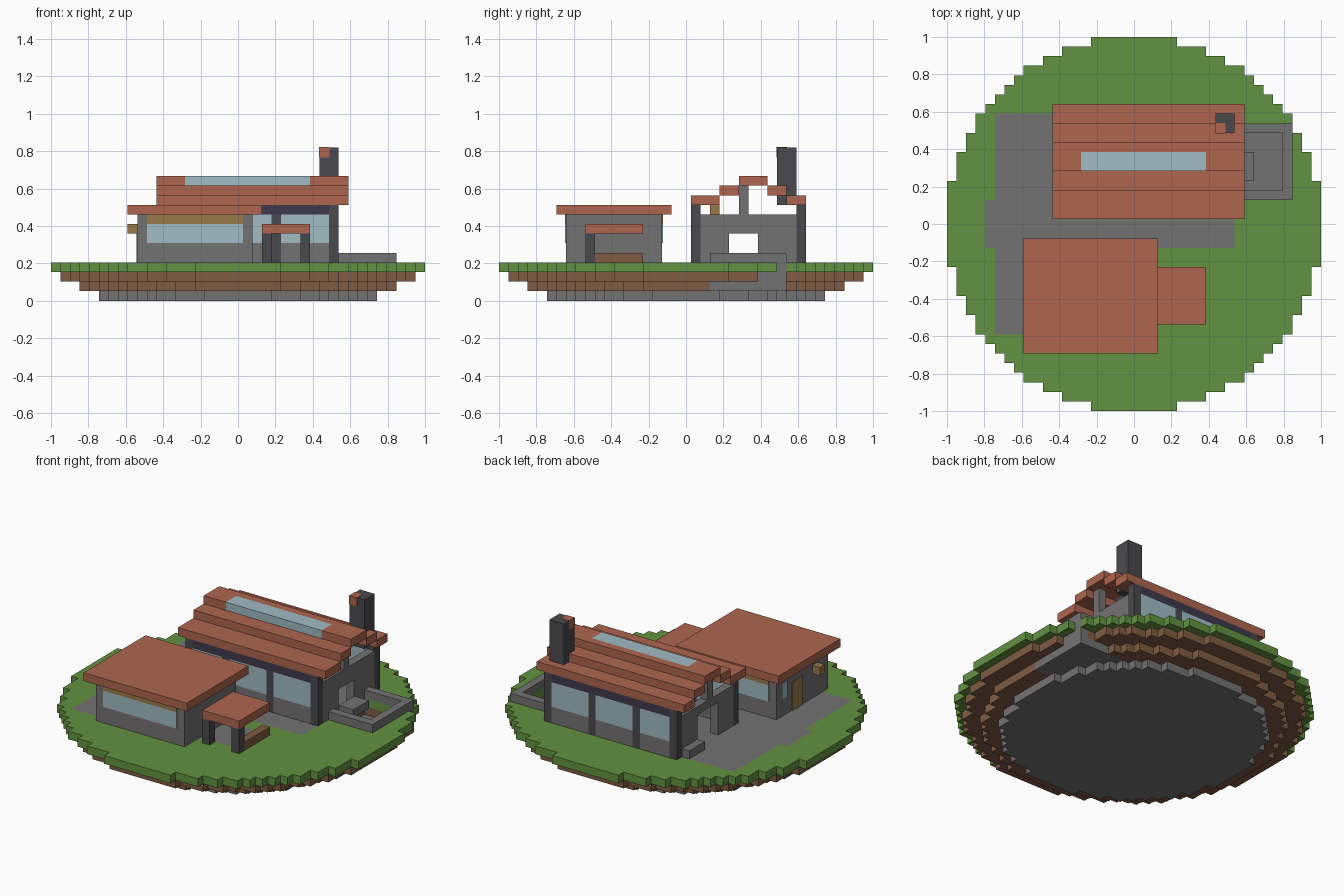
import bpy, bmesh
from mathutils import Vector

U = 2 / 39          # one block; all part sizes below are in blocks

if "Cube" in bpy.data.objects:
    bpy.data.objects.remove(bpy.data.objects["Cube"])


def material(name, rgb):
    m = bpy.data.materials.new(name)
    m.use_nodes = True
    col = [(c / 255 / 12.92) if c < 11 else ((c / 255 + 0.055) / 1.055) ** 2.4 for c in rgb] + [1]
    m.diffuse_color = col
    m.node_tree.nodes["Principled BSDF"].inputs["Base Color"].default_value = col
    return m


GRASS = material("grass green", (98, 146, 65))
SOIL = material("soil brown", (128, 92, 68))
STONE = material("stone grey", (116, 114, 115))
DARK = material("dark slate", (74, 73, 77))
ROOF = material("terracotta", (174, 101, 78))
GLASS = material("pale glass", (161, 188, 196))
WOOD = material("tan wood", (152, 122, 74))
BEAM = material("dark violet", (62, 56, 76))


def finish(bm, name, mats):
    me = bpy.data.meshes.new(name)
    bm.to_mesh(me)
    bm.free()
    for m in mats:
        me.materials.append(m)
    ob = bpy.data.objects.new(name, me)
    bpy.context.collection.objects.link(ob)
    return ob


def box(name, mat, x, y, z, grow=0):
    """Block-aligned box from ranges in block units."""
    bm = bmesh.new()
    bmesh.ops.create_cube(bm, size=1)
    for v in bm.verts:
        for k, (a, b) in enumerate((x, y, z)):
            v.co[k] = ((a + b) / 2 + v.co[k] * (b - a + 2 * grow)) * U
    return finish(bm, name, [mat])


def ground_layer(name, cells, level, mats, rule):
    """Layer of blocks with only its outer faces; rule picks the colour."""
    bm = bmesh.new()
    for i, j in sorted(cells):
        c = Vector((i, j, level + 0.5))
        for axis in range(3):
            for sign in (-1, 1):
                n = Vector((0, 0, 0))
                n[axis] = sign / 2
                if axis < 2 and (i + int(2 * n.x), j + int(2 * n.y)) in cells:
                    continue
                a = Vector((n.y, n.z, n.x))
                b = n.cross(a) * 2
                f = bm.faces.new([bm.verts.new((c + n + s * a + t * b) * U)
                                  for s, t in ((-1, -1), (1, -1), (1, 1), (-1, 1))])
                f.material_index = rule(i, j)
    bmesh.ops.remove_doubles(bm, verts=bm.verts, dist=0.001)
    bmesh.ops.recalc_face_normals(bm, faces=bm.faces)
    return finish(bm, name, mats)


def disc(r):
    n = range(-20, 21)
    return {(i, j) for i in n for j in n if i * i + j * j <= r * r}


def rect(x0, x1, y0, y1):
    return {(i, j) for i in range(x0, x1 + 1) for j in range(y0, y1 + 1)}


# Round stepped island with a sunken pool and paved areas
pool_hole = rect(11, 15, 4, 9)
pool_all = rect(11, 16, 3, 10)
paving = rect(-15, -15, -2, 2) | rect(-14, -8, -11, 11) | rect(-7, 10, -2, 12) | rect(2, 6, -9, -5)
pool_edge = rect(16, 16, 8, 10)

ground_layer("island_base", disc(14.5), 0, [STONE], lambda i, j: 0)
ground_layer("lower_soil", disc(16.5) | pool_all, 1, [SOIL, STONE],
             lambda i, j: int((i, j) in pool_all))
ground_layer("upper_soil", (disc(18.5) | pool_edge) - pool_hole, 2, [SOIL, STONE],
             lambda i, j: int((i, j) in pool_edge))
ground_layer("lawn", disc(19.5) - pool_hole, 3, [GRASS, STONE],
             lambda i, j: int((i, j) in paving or (i, j) == (16, 10)))

# Pool rim and the step at the house door
box("pool_rim_front", STONE, (10.5, 16.5), (2.5, 3.5), (4, 5))
box("pool_rim_back", STONE, (10.5, 16.5), (9.5, 10.5), (4, 5))
box("pool_rim_side", STONE, (15.5, 16.5), (3.5, 9.5), (4, 5))
box("pool_step", STONE, (10.5, 12.5), (4.5, 7.5), (4, 5))

# Annex with flat roof
AX, AY = (-10.5, 1.5), (-12.5, -2.5)
box("annex_walls", STONE, AX, AY, (4, 9))
box("annex_roof", ROOF, (-11.5, 2.5), (-13.5, -1.5), (9, 10))
T = 0.1
for side, y in (("front", (AY[0] - T, AY[0])), ("back", (AY[1], AY[1] + T))):
    box("annex_window_" + side, GLASS, (-9.5, 0.5), y, (6, 8))
    box("annex_blind_" + side, WOOD, (-9.5, 0.5), y, (8, 9))
west = (AX[0] - T, AX[0])
box("annex_side_window", GLASS, west, (-4.5, -3.5), (6, 8))
box("annex_door", WOOD, west, (-7.5, -5.5), (4, 7.5))
box("annex_lamp", WOOD, (-11.5, -10.5), (-10.5, -9.5), (7, 8))

# Porch
box("porch_roof", ROOF, (2.5, 7.5), (-10.5, -4.5), (7, 8))
for side, x in (("right", 2.5), ("left", 6.5)):
    box("porch_post_" + side, DARK, (x, x + 1), (-10.5, -9.5), (4, 7))
box("porch_bench", SOIL, (6.5, 7.5), (-9.5, -4.5), (4, 5))

# Main house: long glazed walls
pillars = (-7.5, -2.5, 3.5, 9.5)
for side, y in (("front", (0.5, 1.5)), ("back", (11.5, 12.5))):
    box("house_beam_" + side, BEAM, (-6.5, 9.5), y, (9, 10))
    for n, x in enumerate(pillars):
        top = 10 if n in (0, 3) else 9
        box(f"house_pillar_{side}_{n}", DARK, (x, x + 1), y, (4, top))
    for n, (a, b) in enumerate(zip(pillars, pillars[1:])):
        box(f"house_sill_{side}_{n}", STONE, (a + 1, b), y, (4, 6))
        box(f"house_window_{side}_{n}", GLASS, (a + 1, b), y, (6, 9))

# Gable walls with doorways and a king post under the ridge
for side, x, door, head in (("right", (-7.5, -6.5), (4.5, 8.5), 8),
                            ("left", (9.5, 10.5), (4.5, 7.5), 7)):
    box("gable_front_" + side, STONE, x, (1.5, door[0]), (4, 9))
    box("gable_back_" + side, STONE, x, (door[1], 11.5), (4, 9))
    box("gable_lintel_" + side, STONE, x, door, (head, 9))
    box("king_post_" + side, STONE, x, (5.5, 6.5), (9, 12))

# Stepped roof with skylight in the ridge
RX = (-8.5, 11.5)
for name, y, z in (("front_eave", (0.5, 3.5), 10), ("front_middle", (3.5, 5.5), 11),
                   ("back_middle", (8.5, 10.5), 11), ("back_eave", (10.5, 12.5), 10)):
    box("roof_" + name, ROOF, RX, y, (z, z + 1))
box("roof_ridge_right", ROOF, (RX[0], -5.5), (5.5, 8.5), (12, 13))
box("roof_ridge_left", ROOF, (7.5, RX[1]), (5.5, 8.5), (12, 13))
box("roof_ridge_back", ROOF, (-5.5, 7.5), (7.5, 8.5), (12, 13))
box("skylight", GLASS, (-5.5, 7.5), (5.5, 7.5), (12, 13))

# Chimney with one clay block at its top
box("chimney", DARK, (8.5, 10.5), (9.5, 11.5), (10, 16))
box("chimney_clay_block", ROOF, (8.5, 9.5), (9.5, 10.5), (15, 16), grow=0.04)

# Furniture and the bench by the side door
box("side_bench", STONE, (-8.5, -7.5), (8.5, 11.5), (4, 5))
box("sofa", ROOF, (-3.5, 1.5), (7.5, 9.5), (4, 5))
box("ceiling_lamp", WOOD, (0.5, 1.5), (2.5, 3.5), (9, 10))
